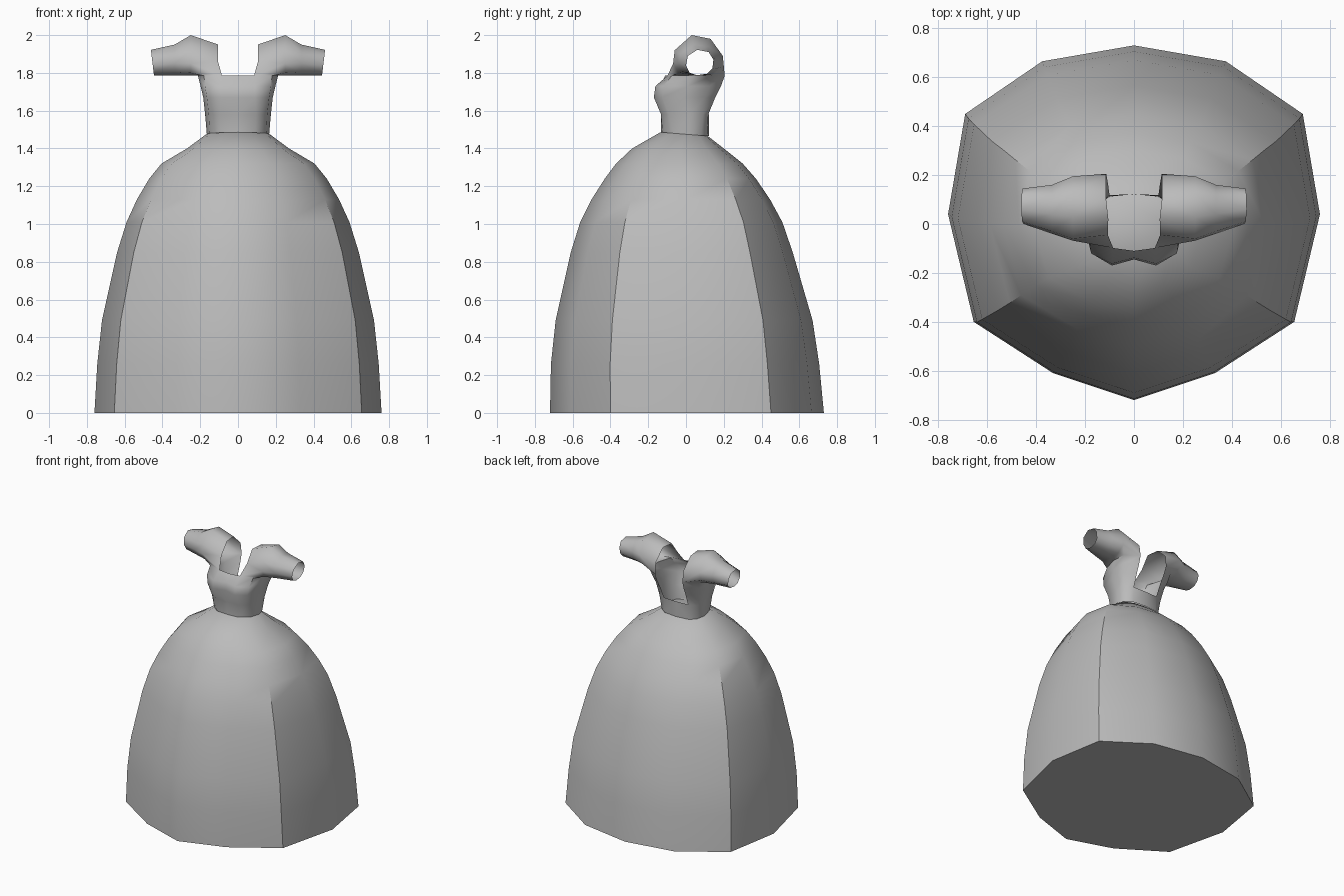
import bpy, bmesh, math

cube = bpy.data.objects.get("Cube")
if cube:
    bpy.data.objects.remove(cube, do_unlink=True)

grey = bpy.data.materials.new("grey fabric")
grey.use_nodes = True
grey.diffuse_color = (0.5, 0.5, 0.5, 1)
grey.node_tree.nodes["Principled BSDF"].inputs["Base Color"].default_value = (0.5, 0.5, 0.5, 1)


def finish(bm, name, angle):
    """Turn a bmesh into a smooth shaded grey object."""
    bmesh.ops.recalc_face_normals(bm, faces=bm.faces)
    mesh = bpy.data.meshes.new(name)
    bm.to_mesh(mesh)
    bm.free()
    mesh.materials.append(grey)
    ob = bpy.data.objects.new(name, mesh)
    bpy.context.collection.objects.link(ob)
    bpy.ops.object.select_all(action='DESELECT')
    ob.select_set(True)
    bpy.context.view_layer.objects.active = ob
    bpy.ops.object.shade_smooth_by_angle(angle=math.radians(angle))
    return ob


def bridge(bm, a, b, closed):
    """Quads between two rows of vertices."""
    n = min(len(a), len(b))
    for i in range(n if closed else n - 1):
        j = (i + 1) % n
        bm.faces.new((a[i], a[j], b[j], b[i]))


# Skirt: a twelve sided outline scaled ring by ring
half = [(0, -.72), (.33, -.61), (.655, -.40), (.76, .04), (.69, .45), (.375, .665), (0, .73)]
outline = half + [(-x, y) for x, y in half[-2:0:-1]]
# height, half width, front y, back y
rings = [(0, .76, -.72, .73), (.26, .745, -.715, .705), (.49, .72, -.69, .67),
         (.85, .64, -.61, .565), (1.01, .59, -.56, .51), (1.13, .535, -.50, .445),
         (1.24, .47, -.43, .37), (1.32, .405, -.37, .30), (1.40, .27, -.285, .20),
         (1.475, .168, -.135, .115)]
bm = bmesh.new()
rows = []
for z, w, front, back in rings:
    cy = (front + back) / 2 + .035 * w / .76
    row = []
    for x, y in outline:
        t = (y - .04) / (.76 if y < .04 else .69)
        yy = cy + t * (cy - front if t < 0 else back - cy)
        tilt = -.08 * yy if z > 1.45 else 0
        row.append(bm.verts.new((x / .76 * w, yy, z + tilt)))
    rows.append(row)
for a, b in zip(rows, rows[1:]):
    bridge(bm, a, b, True)
bm.faces.new(rows[0][::-1])
bm.faces.new(rows[-1])
finish(bm, "skirt", 40)

# Bodice, left half: rows from the front centre round to the open back
torso = [
    (1.475, [(0, -.132), (.09, -.124), (.15, -.07), (.165, .02), (.145, .08), (.1, .112), (0, .122)]),
    (1.58, [(0, -.13), (.095, -.132), (.155, -.09), (.174, .02), (.16, .09), (.1, .118), (0, .122)]),
    (1.67, [(0, -.145), (.09, -.170), (.165, -.125), (.184, -.01), (.182, .10), (.105, .155)]),
    (1.73, [(0, -.138), (.09, -.162), (.175, -.12), (.198, .01), (.197, .125), (.11, .185)]),
    (1.785, [(0, -.11), (.085, -.098), (.18, -.075), (.212, .03), (.207, .14), (.113, .205)]),
]
bm = bmesh.new()
rows = [[bm.verts.new((x, y, z - (.08 * y if z < 1.5 else 0))) for x, y in pts] for z, pts in torso]
for a, b in zip(rows, rows[1:]):
    bridge(bm, a, b, False)

# Sleeve: starts at the armhole and neck edge, ends open at the cuff
neck = [(.115, .195, 1.87), (.115, .11, 1.95), (.105, .02, 1.95), (.107, -.045, 1.865)]
ring = rows[-1][1:6] + [bm.verts.new(p) for p in neck]
sleeve = [
    (.25, [(-.068, 1.85), (-.04, 1.80), (.05, 1.785), (.13, 1.79), (.185, 1.83),
           (.195, 1.89), (.13, 1.98), (.03, 2.0), (-.06, 1.92)]),
    (.335, [(-.04, 1.85), (-.02, 1.805), (.05, 1.787), (.11, 1.79), (.15, 1.82),
            (.16, 1.88), (.12, 1.94), (.04, 1.95), (-.03, 1.90)]),
    (.45, [(0, 1.84), (.02, 1.80), (.06, 1.787), (.11, 1.795), (.14, 1.825),
           (.145, 1.87), (.12, 1.91), (.06, 1.922), (.01, 1.89)]),
]
for x, pts in sleeve:
    flare = .12 if x > .4 else 0
    nxt = [bm.verts.new((x + flare * (z - 1.83), y, z)) for y, z in pts]
    bridge(bm, ring, nxt, True)
    ring = nxt

# Mirror the half across x and weld the centre seam
geom = bm.verts[:] + bm.edges[:] + bm.faces[:]
bmesh.ops.mirror(bm, geom=geom, axis='X', merge_dist=.0005)
bmesh.ops.remove_doubles(bm, verts=bm.verts, dist=.0005)
finish(bm, "bodice_with_sleeves", 60)
